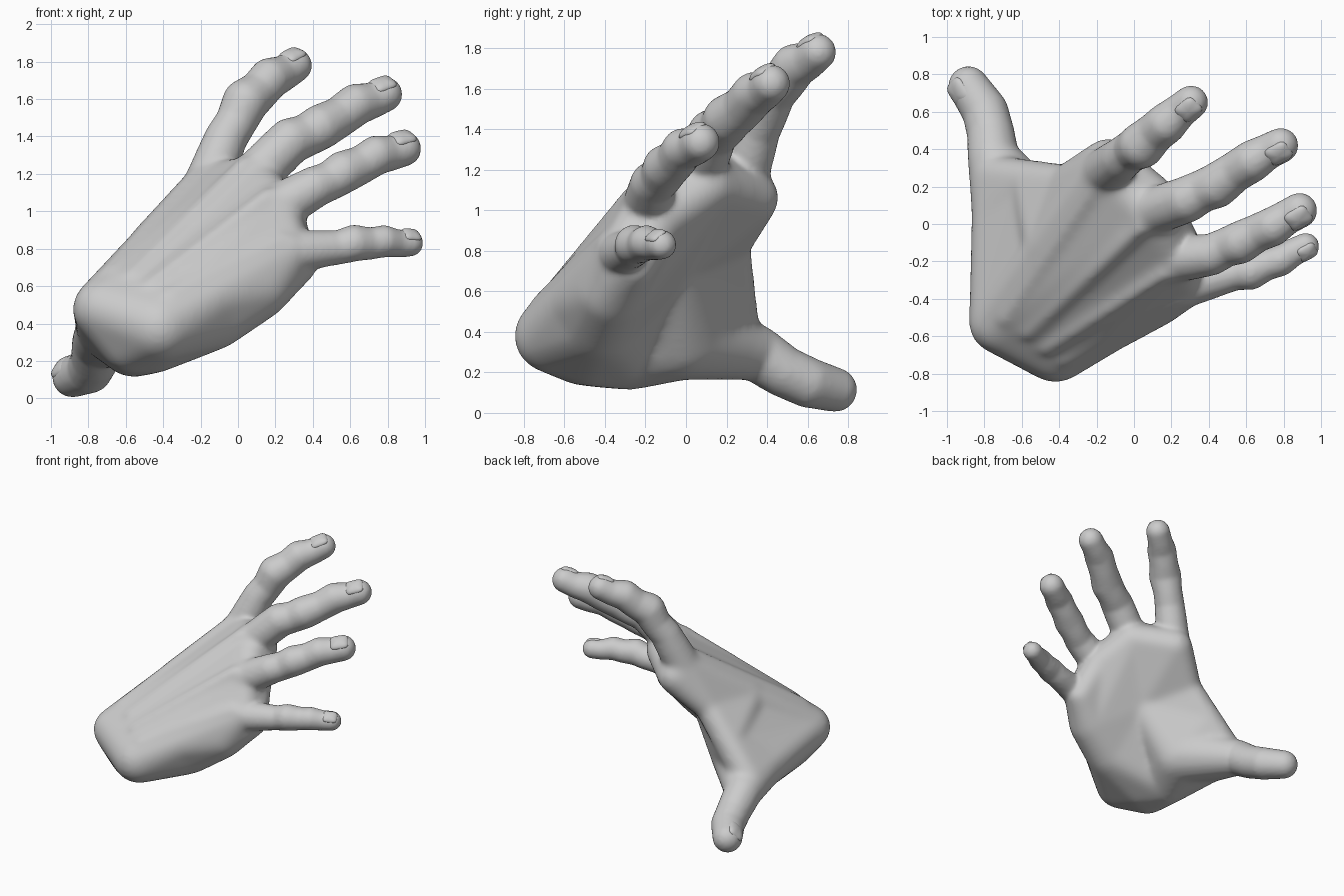
import bpy, bmesh, math
from mathutils import Vector

if "Cube" in bpy.data.objects:
    bpy.data.objects.remove(bpy.data.objects["Cube"])

N = Vector((-0.36, -0.68, 0.64)).normalized()      # back-of-hand direction
GOLD = math.pi * (3 - math.sqrt(5))
BALL = []
for i in range(140):
    z = 1 - (2 * i + 1) / 140
    q = math.sqrt(1 - z * z)
    BALL.append(Vector((q * math.cos(i * GOLD), q * math.sin(i * GOLD), z)))

flesh = bmesh.new()


def hull(*balls):
    """Add the convex skin around a few balls (x, y, z, r) to the flesh."""
    bm = bmesh.new()
    for x, y, z, r in balls:
        for p in BALL:
            bm.verts.new(Vector((x, y, z)) + p * r)
    bmesh.ops.convex_hull(bm, input=bm.verts[:])
    bmesh.ops.delete(bm, geom=[v for v in bm.verts if not v.link_faces], context='VERTS')
    bmesh.ops.recalc_face_normals(bm, faces=bm.faces[:])
    me = bpy.data.meshes.new("tmp")
    bm.to_mesh(me)
    bm.free()
    flesh.from_mesh(me)
    bpy.data.meshes.remove(me)


def mix(a, b, t):
    return tuple(p + (q - p) * t for p, q in zip(a, b))


def shift(b, d, r=None):
    v = Vector(b[:3]) + d
    return (v.x, v.y, v.z, b[3] if r is None else r)


# Digits: knuckle to tip as balls (x, y, z, radius)
index = [(-0.17, 0.265, 1.12, .135), (-0.065, 0.35, 1.39, .115), (0.04, 0.42, 1.585, .125),
         (0.17, 0.535, 1.71, .112), (0.305, 0.65, 1.78, .092)]
middle = [(0.08, 0.06, 1.18, .13), (0.28, 0.13, 1.375, .125), (0.44, 0.205, 1.45, .122),
          (0.63, 0.335, 1.57, .113), (0.785, 0.42, 1.625, .095)]
ring = [(0.2, -0.19, 1.01, .13), (0.41, -0.165, 1.13, .112), (0.565, -0.1, 1.21, .115),
        (0.74, -0.015, 1.3, .106), (0.885, 0.072, 1.335, .096)]
little = [(0.27, -0.33, 0.78, .12), (0.46, -0.285, 0.8, .098), (0.62, -0.255, 0.83, .099),
          (0.78, -0.195, 0.84, .087), (0.918, -0.12, 0.83, .074)]
thumb = [(-0.70, 0.05, 0.38, .17), (-0.75, 0.34, 0.3, .14), (-0.765, 0.48, 0.205, .128),
         (-0.795, 0.6, 0.15, .125), (-0.885, 0.735, 0.114, .11)]
fingers = [index, middle, ring, little]

for d in fingers + [thumb]:
    for k, (a, b) in enumerate(zip(d, d[1:])):
        m = mix(a, b, .5)
        if k == 0 or d is thumb:
            hull(a, b)
        else:                       # slight waist on the back, soft pad on the palm side
            pad = shift(m, -N * .012, m[3] * .93)
            hull(a, pad)
            hull(pad, b)

# Back of the hand: sheets between neighbouring metacarpals
w_in, w_out = (-0.72, -0.53, 0.48, .165), (-0.42, -0.665, 0.38, .185)
wrist = [mix(w_in, w_out, i / 3) for i in range(4)]
knuckle = [f[0] for f in fingers]
pads = [shift(k, -N * .09) for k in knuckle]
for i in range(3):
    hull(wrist[i], wrist[i + 1], shift(knuckle[i], -N * .01), shift(knuckle[i + 1], -N * .01))
    hull(shift(knuckle[i], -N * .03), shift(knuckle[i + 1], -N * .03), pads[i], pads[i + 1])

# Tendons running to each knuckle
for w, k in zip(wrist, knuckle):
    hull(*[shift(b, N * (b[3] - .022), .05) for b in (mix(w, k, .15), k)])
    hull(shift(k, N * .02, k[3] * .92))

# Palm: heel, ball of the thumb, outer pad, hollow centre
heel_in, heel_out = (-0.56, -0.28, 0.28, .17), (-0.46, -0.46, 0.32, .19)
ball = (-0.47, -0.03, 0.38, .22)
outer, outer_far = (-0.14, -0.43, 0.46, .205), (0.11, -0.37, 0.6, .18)
centre = (-0.15, -0.08, 0.74, .14)
wrist_low = (-0.57, -0.52, 0.3, .165)
web_low, web_top = (-0.74, 0.25, 0.37, .12), (-0.36, 0.215, 0.83, .105)
mid_in, mid_out = mix(wrist[0], knuckle[0], .5), mix(wrist[3], knuckle[3], .4)
hull(wrist[0], wrist_low, heel_in, ball, thumb[0])
hull(ball, thumb[0], thumb[1])
hull(wrist[0], wrist[3], wrist_low, heel_in, heel_out)
hull(wrist[3], heel_out, outer, mid_out)
hull(outer, outer_far, mid_out, knuckle[3])
hull(outer_far, pads[3], pads[2])
hull(heel_in, heel_out, outer, centre)
hull(centre, ball, heel_in, mid_in)
hull(centre, pads[1], pads[2], outer_far)
hull(centre, outer, outer_far)
hull(centre, pads[0], pads[1], mid_in)

# Web between thumb and index finger, filled in behind the ball of the thumb
web_mid = mix(web_low, web_top, .5)
hull(wrist[0], web_low, shift(web_mid, Vector((.01, -.02, 0))))
hull(wrist[0], shift(web_mid, Vector((.01, -.02, 0))), web_top)
hull(web_top, pads[0], knuckle[0], mid_in)
hull(ball, web_mid, thumb[0], web_low)
hull(ball, web_mid, centre, mid_in)
hull(web_mid, web_top, centre, mid_in)
hull(web_top, centre, pads[0])

# Fuse everything into one skin
me = bpy.data.meshes.new("flesh")
flesh.to_mesh(me)
flesh.free()
raw = bpy.data.objects.new("flesh", me)
bpy.context.collection.objects.link(raw)
rm = raw.modifiers.new("fuse", 'REMESH')
rm.mode = 'VOXEL'
rm.voxel_size = 0.014
rm.use_smooth_shade = True
dg = bpy.context.evaluated_depsgraph_get()
skin = bpy.data.meshes.new_from_object(raw.evaluated_get(dg))
bpy.data.objects.remove(raw)
skin.name = "hand"
hand = bpy.data.objects.new("hand", skin)
bpy.context.collection.objects.link(hand)

# Soften: fingers a little, palm and back a lot
grp = hand.vertex_groups.new(name="palm")
digit = [Vector(p[:3]) for d in fingers + [thumb[1:]]
         for a, b in zip(d[1:], d[2:]) for p in (a, mix(a, b, .5), b)]
for v in skin.vertices:
    near = min((v.co - p).length for p in digit)
    w = min(max((near - .16) / .12, 0), 1)
    if w > 0:
        grp.add([v.index], w, 'REPLACE')
for name, n, g in (("soften_all", 8, ""), ("soften_palm", 40, "palm")):
    sm = hand.modifiers.new(name, 'SMOOTH')
    sm.factor = 0.5
    sm.iterations = n
    sm.vertex_group = g

# Fingernails: flattened shells set into the fingertips
for name, d in zip(("index", "middle", "ring", "little", "thumb"), fingers + [thumb]):
    tip, prev = Vector(d[-1][:3]), Vector(d[-2][:3])
    r = d[-1][3]
    along = (tip - prev).normalized()
    up = Vector((-0.7, -0.2, 0.6)) if d is thumb else N
    up = (up - along * up.dot(along)).normalized()
    side = up.cross(along)
    bm = bmesh.new()
    bmesh.ops.create_uvsphere(bm, u_segments=28, v_segments=14, radius=1)
    for v in bm.verts:
        x, y, z = v.co
        s = math.hypot(x, y) / max((x ** 4 + y ** 4) ** .25, 1e-6)   # squarish outline
        v.co = (tip + along * (x * s * r * .72 - r * .15) + side * (y * s * r * .62)
                + up * (r * .72 + z * r * .33))
    bmesh.ops.recalc_face_normals(bm, faces=bm.faces[:])
    nm = bpy.data.meshes.new(name + "_nail")
    bm.to_mesh(nm)
    bm.free()
    for p in nm.polygons:
        p.use_smooth = True
    bpy.context.collection.objects.link(bpy.data.objects.new(name + "_nail", nm))
